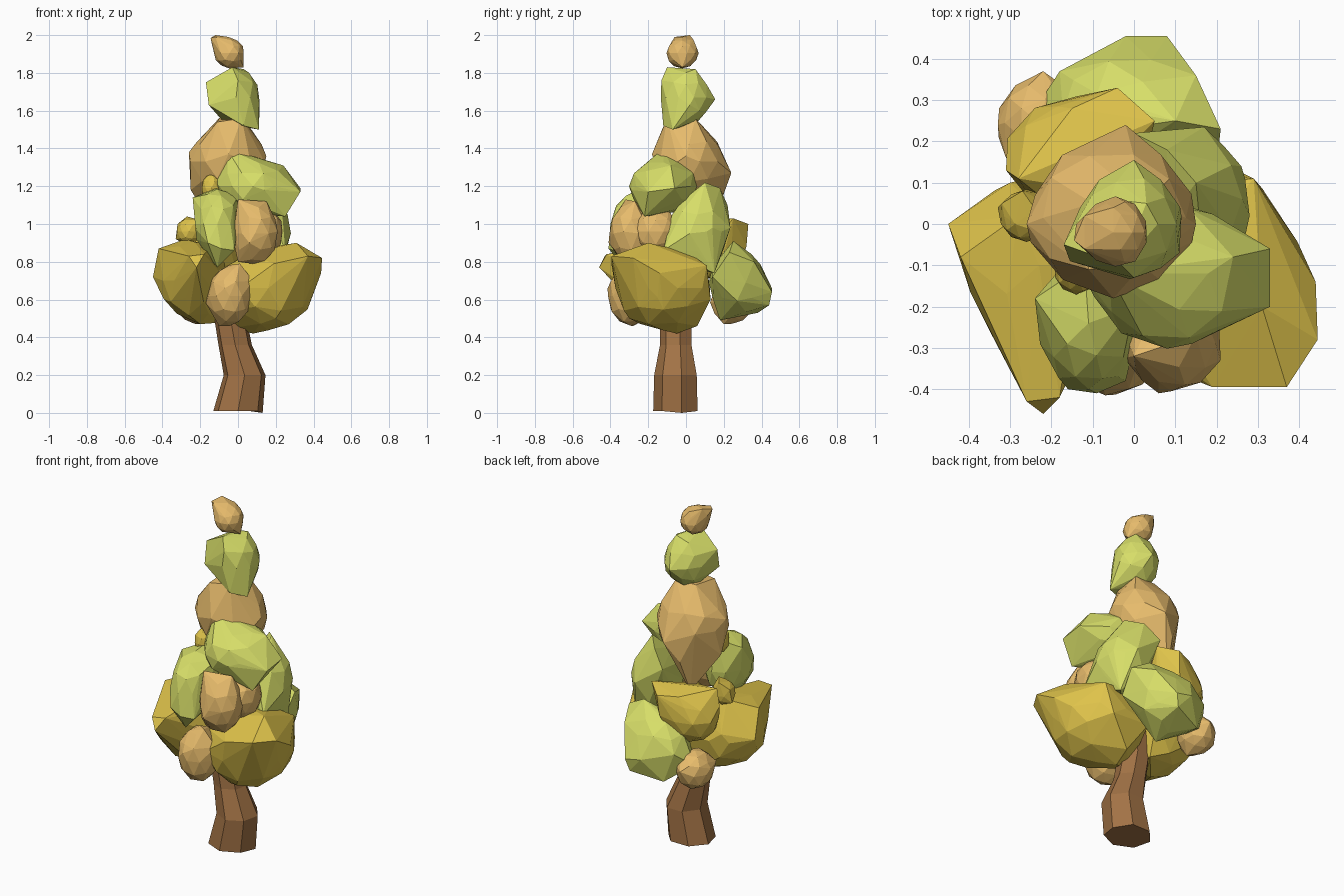
import bpy, bmesh, math, random

random.seed(4)


def material(name, rgb):
    m = bpy.data.materials.new(name)
    m.diffuse_color = (*rgb, 1)
    return m


GREEN = material("leaf_green", (0.68, 0.73, 0.14))
YELLOW = material("leaf_yellow", (0.74, 0.55, 0.07))
TAN = material("leaf_tan", (0.80, 0.50, 0.15))
BARK = material("bark", (0.36, 0.17, 0.06))


def finish(bm, name, mat):
    bmesh.ops.recalc_face_normals(bm, faces=bm.faces)
    me = bpy.data.meshes.new(name)
    bm.to_mesh(me)
    bm.free()
    me.materials.append(mat)
    bpy.context.collection.objects.link(bpy.data.objects.new(name, me))


def clump(name, mat, centre, radii, corners=(), jitter=0.06):
    """Faceted leaf clump: hull of a jittered ellipsoid and a few jutting corners."""
    ball = bmesh.new()
    bmesh.ops.create_icosphere(ball, subdivisions=2, radius=1)
    points = [v.co * (1.03 - random.random() * jitter) for v in ball.verts]
    ball.free()
    bm = bmesh.new()
    for p in points:
        bm.verts.new([c + r * k for c, r, k in zip(centre, radii, p)])
    for p in corners:
        bm.verts.new(p)
    bmesh.ops.convex_hull(bm, input=bm.verts)
    bmesh.ops.delete(bm, geom=[v for v in bm.verts if not v.link_faces], context='VERTS')
    finish(bm, name, mat)


# Crooked trunk: rings of (x, y, z, x radius, y radius)
bm = bmesh.new()
rings = []
N = 7
for x, y, z, rx, ry in [(0.0, -0.05, 0.01, 0.13, 0.12), (0.035, -0.05, 0.2, 0.11, 0.115),
                        (-0.015, -0.05, 0.36, 0.088, 0.085), (-0.04, -0.05, 0.5, 0.085, 0.085),
                        (-0.03, -0.03, 0.7, 0.06, 0.06)]:
    rings.append([bm.verts.new((x + rx * math.cos((i + 0.25) * math.tau / N) * 1.03,
                                y + ry * math.sin((i + 0.25) * math.tau / N) * 1.03, z))
                  for i in range(N)])
rings[0][0].co.z = 0
for a, b in zip(rings, rings[1:]):
    for i in range(N):
        j = (i + 1) % N
        bm.faces.new((a[i], a[j], b[j], b[i]))
bm.faces.new(rings[0])
bm.faces.new(rings[-1])
finish(bm, "trunk", BARK)

# Crown, from the tip down
clump("tip_clump", TAN, (-0.045, -0.02, 1.905), (0.08, 0.085, 0.08),
      [(-0.145, -0.04, 1.985), (-0.12, 0.02, 2.0), (-0.12, -0.06, 1.99), (-0.14, 0.0, 1.96),
       (-0.05, -0.02, 1.99), (0.03, -0.02, 1.83), (-0.05, 0.04, 1.975)])
clump("upper_green_clump", GREEN, (-0.01, 0.0, 1.67), (0.125, 0.13, 0.15),
      [(-0.17, -0.05, 1.75), (-0.155, -0.09, 1.63), (0.0, -0.13, 1.76), (-0.03, -0.1, 1.83),
       (0.11, -0.07, 1.5), (0.0, 0.155, 1.66), (0.03, -0.12, 1.52), (0.115, 0.02, 1.63),
       (0.03, 0.05, 1.82), (-0.06, 0.06, 1.8)])
clump("upper_tan_clump", TAN, (-0.055, 0.015, 1.33), (0.20, 0.185, 0.20),
      [(-0.26, 0.0, 1.38), (-0.25, 0.03, 1.18), (0.15, 0.0, 1.36), (-0.02, 0.24, 1.27),
       (-0.1, 0.2, 1.16), (-0.12, 0.13, 0.97), (-0.11, -0.11, 1.54), (0.02, -0.1, 1.56),
       (-0.1, 0.05, 1.56), (0.03, 0.05, 1.56), (-0.05, -0.18, 1.37)])

# Middle ring
clump("front_right_green_clump", GREEN, (0.08, -0.12, 1.2), (0.19, 0.18, 0.15),
      [(-0.06, -0.12, 1.4), (-0.12, -0.13, 1.22), (0.24, -0.08, 1.31), (0.33, -0.06, 1.19),
       (0.33, -0.2, 1.17), (0.25, -0.22, 1.04), (0.14, -0.29, 1.18), (0.02, -0.27, 1.27)])
clump("front_left_green_clump", GREEN, (-0.11, -0.24, 1.0), (0.12, 0.16, 0.18),
      [(-0.24, -0.18, 1.14), (-0.22, -0.3, 0.97), (-0.12, -0.1, 1.19), (-0.09, -0.41, 0.87),
       (-0.16, -0.4, 0.9), (-0.11, -0.33, 0.77), (-0.02, -0.38, 0.86), (0.0, -0.2, 1.15)])
clump("front_middle_tan_clump", TAN, (0.09, -0.29, 0.95), (0.12, 0.115, 0.165),
      [(0.0, -0.32, 1.13), (0.15, -0.27, 1.12), (0.21, -0.33, 0.96), (0.06, -0.41, 0.9),
       (0.0, -0.3, 0.8)])
clump("right_tan_clump", TAN, (0.13, -0.16, 0.96), (0.11, 0.13, 0.13))
clump("right_green_clump", GREEN, (0.14, 0.06, 0.96), (0.135, 0.16, 0.2),
      [(0.15, 0.1, 1.22), (0.08, 0.18, 1.19), (0.28, 0.02, 0.95), (0.26, 0.14, 0.98),
       (0.17, 0.235, 0.98), (0.22, 0.15, 0.74), (0.25, -0.12, 0.86), (0.0, 0.22, 1.1)])
clump("small_yellow_clump", YELLOW, (-0.14, -0.11, 1.19), (0.055, 0.06, 0.075))
clump("left_yellow_nub", YELLOW, (-0.26, 0.02, 0.96), (0.065, 0.065, 0.07),
      [(-0.33, 0.04, 0.92), (-0.32, 0.05, 1.0), (-0.27, 0.08, 1.04), (-0.2, -0.02, 1.02)])
clump("back_yellow_clump", YELLOW, (-0.14, 0.16, 0.86), (0.17, 0.15, 0.16),
      [(-0.04, 0.33, 1.0), (0.05, 0.25, 1.03), (-0.15, 0.28, 1.0), (-0.31, 0.13, 0.93),
       (-0.28, 0.11, 1.02), (-0.05, 0.32, 0.88)])

# Lower ring
clump("lower_right_yellow_clump", YELLOW, (0.16, -0.12, 0.66), (0.25, 0.25, 0.22),
      [(0.445, -0.28, 0.82), (0.37, -0.395, 0.83), (0.31, -0.2, 0.9), (0.19, -0.395, 0.79),
       (0.44, -0.14, 0.74), (0.39, -0.15, 0.61), (0.08, -0.05, 0.42), (0.29, 0.11, 0.78),
       (0.25, 0.13, 0.6), (-0.03, -0.08, 0.45), (0.0, 0.12, 0.62), (0.2, -0.3, 0.5),
       (0.1, 0.06, 0.46), (-0.02, 0.08, 0.8)])
clump("lower_left_yellow_clump", YELLOW, (-0.23, -0.1, 0.7), (0.18, 0.22, 0.21),
      [(-0.45, 0.0, 0.72), (-0.42, -0.08, 0.87), (-0.28, 0.02, 0.92), (-0.26, -0.43, 0.83),
       (-0.22, -0.46, 0.77), (-0.18, -0.42, 0.84), (-0.3, 0.1, 0.75), (-0.2, -0.1, 0.47),
       (-0.4, -0.08, 0.62), (-0.06, 0.12, 0.7), (-0.07, 0.05, 0.48), (-0.18, 0.08, 0.53)])
clump("front_low_tan_clump", TAN, (-0.045, -0.29, 0.62), (0.115, 0.125, 0.16),
      [(0.01, -0.33, 0.79), (0.08, -0.32, 0.7), (-0.17, -0.28, 0.58), (-0.07, -0.415, 0.66),
       (-0.1, -0.28, 0.46)])
clump("back_green_clump", GREEN, (-0.01, 0.27, 0.69), (0.19, 0.15, 0.18),
      [(-0.245, 0.27, 0.62), (-0.18, 0.37, 0.7), (-0.02, 0.455, 0.66), (0.08, 0.455, 0.64),
       (0.06, 0.44, 0.57), (0.15, 0.36, 0.8), (0.21, 0.23, 0.85), (0.1, 0.25, 0.91),
       (0.0, 0.18, 0.49), (-0.12, 0.38, 0.53), (0.2, 0.14, 0.72)])
clump("back_left_tan_clump", TAN, (-0.23, 0.245, 0.585), (0.1, 0.115, 0.11),
      [(-0.33, 0.24, 0.61), (-0.22, 0.37, 0.61), (-0.2, 0.2, 0.47), (-0.31, 0.16, 0.62),
       (-0.15, 0.32, 0.63)])
